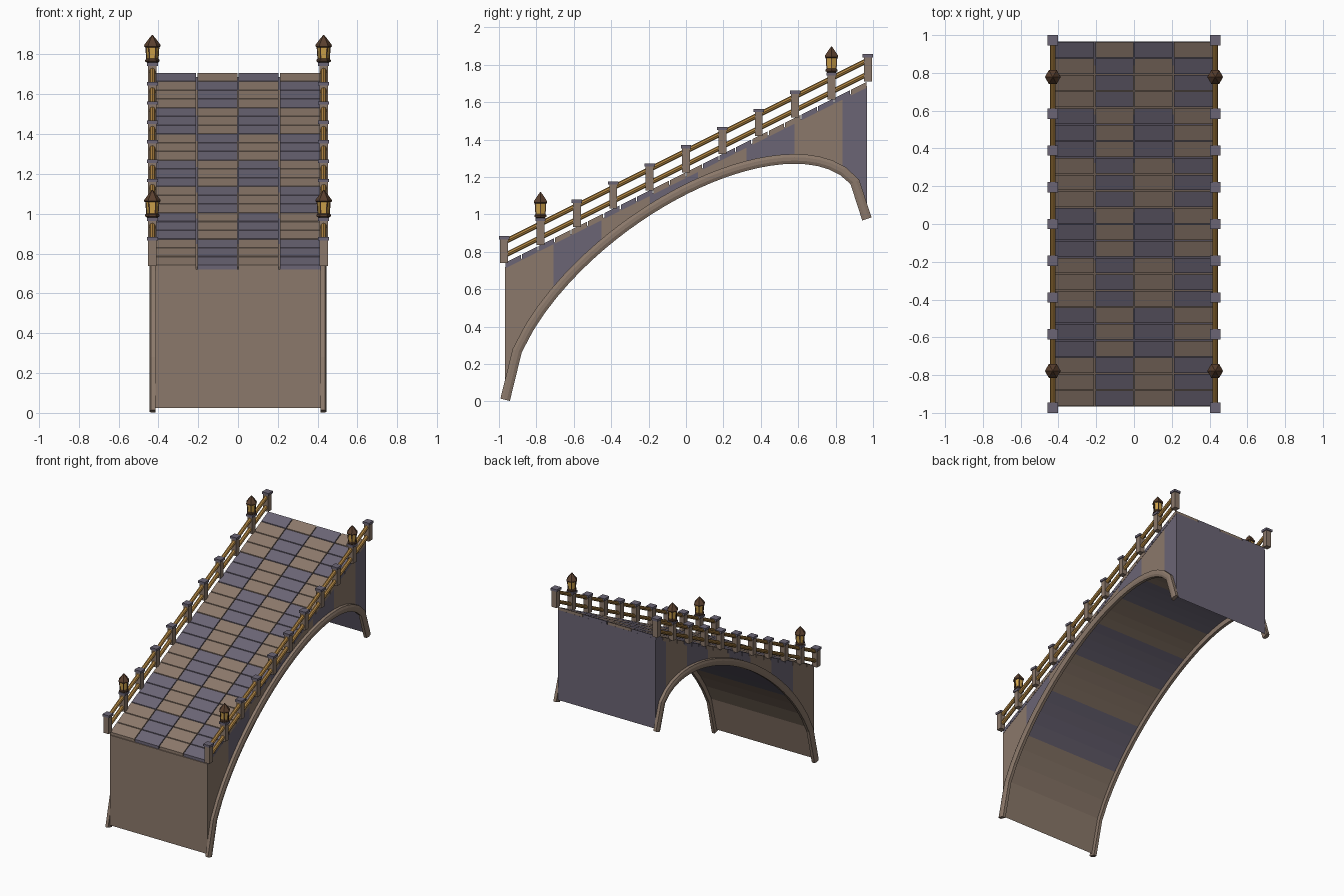
import bpy, bmesh, math
from mathutils import Vector, Matrix

if "Cube" in bpy.data.objects:
    bpy.data.objects.remove(bpy.data.objects["Cube"])

L, W, N = 0.967, 0.415, 30      # half length, half width, wall columns
SLOPE = 0.5


def mat(name, col):
    m = bpy.data.materials.new(name)
    m.diffuse_color = (*col, 1)
    m.use_nodes = True
    m.node_tree.nodes["Principled BSDF"].inputs["Base Color"].default_value = m.diffuse_color
    return m


BROWN = mat("brown stone", (0.26, 0.19, 0.145))
SLATE = mat("slate stone", (0.147, 0.13, 0.178))
WOOD = mat("golden wood", (0.43, 0.23, 0.055))
GLASS = mat("amber glass", (0.62, 0.36, 0.07))
IRON = mat("dark bronze", (0.10, 0.05, 0.027))


def finish(name, bm, mats):
    bmesh.ops.recalc_face_normals(bm, faces=bm.faces)
    me = bpy.data.meshes.new(name)
    bm.to_mesh(me)
    bm.free()
    for m in mats:
        me.materials.append(m)
    ob = bpy.data.objects.new(name, me)
    bpy.context.collection.objects.link(ob)
    return ob


def deck(y):                     # walking surface height
    return 1.225 + SLOPE * y


def arch(y, base, h):            # sheared ellipse
    return base + SLOPE * y + h * math.sqrt(max(0, 1 - (y / L) ** 2))


def box(bm, x0, x1, y0, y1, z0, z1, index=0, slope=0):
    """Box; with a slope its z follows y."""
    v = [bm.verts.new((x, y, z + slope * y))
         for x in (x0, x1) for y in (y0, y1) for z in (z0, z1)]
    for q in ((0, 1, 3, 2), (4, 6, 7, 5), (0, 4, 5, 1),
              (2, 3, 7, 6), (0, 2, 6, 4), (1, 5, 7, 3)):
        bm.faces.new([v[i] for i in q]).material_index = index


def sweep(bm, rings):
    """Skin a list of closed rings and cap the ends."""
    vs = [[bm.verts.new(p) for p in r] for r in rings]
    n = len(vs[0])
    for a, b in zip(vs, vs[1:]):
        for i in range(n):
            bm.faces.new((a[i], a[(i + 1) % n], b[(i + 1) % n], b[i]))
    bm.faces.new(vs[0])
    bm.faces.new(vs[-1])


# Arched body: columns coloured in bands of four
bm = bmesh.new()
ys = [-L + 2 * L * i / N for i in range(N + 1)]
secs = []
for y in ys:
    lo, hi = arch(y, 0.508, 0.64), deck(y) - 0.022
    secs.append([bm.verts.new(p) for p in
                 ((-W, y, lo), (W, y, lo), (W, y, hi), (-W, y, hi))])
for i in range(N):
    a, b = secs[i], secs[i + 1]
    for k in range(4):
        f = bm.faces.new((a[k], a[(k + 1) % 4], b[(k + 1) % 4], b[k]))
        f.material_index = (i // 4) % 2
bm.faces.new(secs[0]).material_index = 0
bm.faces.new(secs[-1]).material_index = 1
finish("arched_body", bm, [BROWN, SLATE])

# Deck tiles: 22 rows, four columns, checkered in groups of three rows
bm = bmesh.new()
ROWS, G = 22, 0.003
dy, dx = 2 * L / ROWS, 2 * W / 4
for r in range(ROWS):
    for c in range(4):
        y0, x0 = -L + r * dy, -W + c * dx
        xa = x0 + (G if c else -0.002)
        xb = x0 + dx + (0.002 if c == 3 else -G)
        box(bm, xa, xb, y0 + G, y0 + dy - G, 1.195, 1.225,
            (r // 3 + c) % 2, SLOPE)
finish("deck_tiles", bm, [BROWN, SLATE])

# Arch trim: chamfered moulding along both edges
bm = bmesh.new()
prof = [(-0.015, -0.026), (0.008, -0.026), (0.015, -0.009),
        (0.015, 0.009), (0.008, 0.026), (-0.015, 0.026)]
path = [Vector((0, y, arch(y, 0.492, 0.643))) for y in ys]
for s in (-1, 1):
    rings = []
    for i, p in enumerate(path):
        t = (path[min(i + 1, N)] - path[max(i - 1, 0)]).normalized()
        n = Vector((0, -t.z, t.y))
        rings.append([p + Vector((s * (0.43 + u), 0, 0)) + n * v for u, v in prof])
    sweep(bm, rings)
finish("arch_trim", bm, [BROWN])

# Railing posts with slate caps
post_y = [-0.9725 + 0.1945 * k for k in range(11)]
bm = bmesh.new()
for s in (-0.43, 0.43):
    for y in post_y:
        z = deck(y)
        box(bm, s - 0.021, s + 0.021, y - 0.021, y + 0.021, z, z + 0.13)
        box(bm, s - 0.0275, s + 0.0275, y - 0.0275, y + 0.0275, z + 0.128, z + 0.145, 1)
finish("railing_posts", bm, [BROWN, SLATE])

# Two sloping rails per side
bm = bmesh.new()
for s in (-0.43, 0.43):
    for h in (0.04, 0.113):
        rings = []
        for y in (post_y[0], post_y[-1]):
            rings.append([(s + 0.015 * math.cos(a), y, deck(y) + h + 0.015 * math.sin(a))
                          for a in (math.tau * i / 8 for i in range(8))])
        sweep(bm, rings)
finish("rails", bm, [WOOD])


# Six-sided lanterns on the second post from each end
def hexa(bm, x, y, z, steps):
    sweep(bm, [[(x + r * math.cos(math.pi / 3 * i), y + r * math.sin(math.pi / 3 * i), z + h)
                for i in range(6)] for r, h in steps])


frame, glass = bmesh.new(), bmesh.new()
for x in (-0.43, 0.43):
    for y in (post_y[1], post_y[9]):
        z = deck(y) + 0.145
        hexa(frame, x, y, z, [(0.027, 0), (0.036, 0.006), (0.036, 0.014), (0.03, 0.02)])
        hexa(glass, x, y, z, [(0.028, 0.018), (0.033, 0.082)])
        hexa(frame, x, y, z, [(0.036, 0.077), (0.042, 0.082), (0.04, 0.09), (0.016, 0.122),
                              (0.012, 0.126), (0.003, 0.138)])
        for i in range(6):       # corner bars
            d = Vector((math.cos(math.pi / 3 * i), math.sin(math.pi / 3 * i), 0))
            rings = []
            for r, h in ((0.028, 0.016), (0.033, 0.084)):
                c = Vector((x, y, z + h)) + d * r
                rings.append([c + Vector((u, v, 0)) * 0.0028
                              for u, v in ((-1, -1), (1, -1), (1, 1), (-1, 1))])
            sweep(frame, rings)
finish("lantern_frames", frame, [IRON])
finish("lantern_glass", glass, [GLASS])
